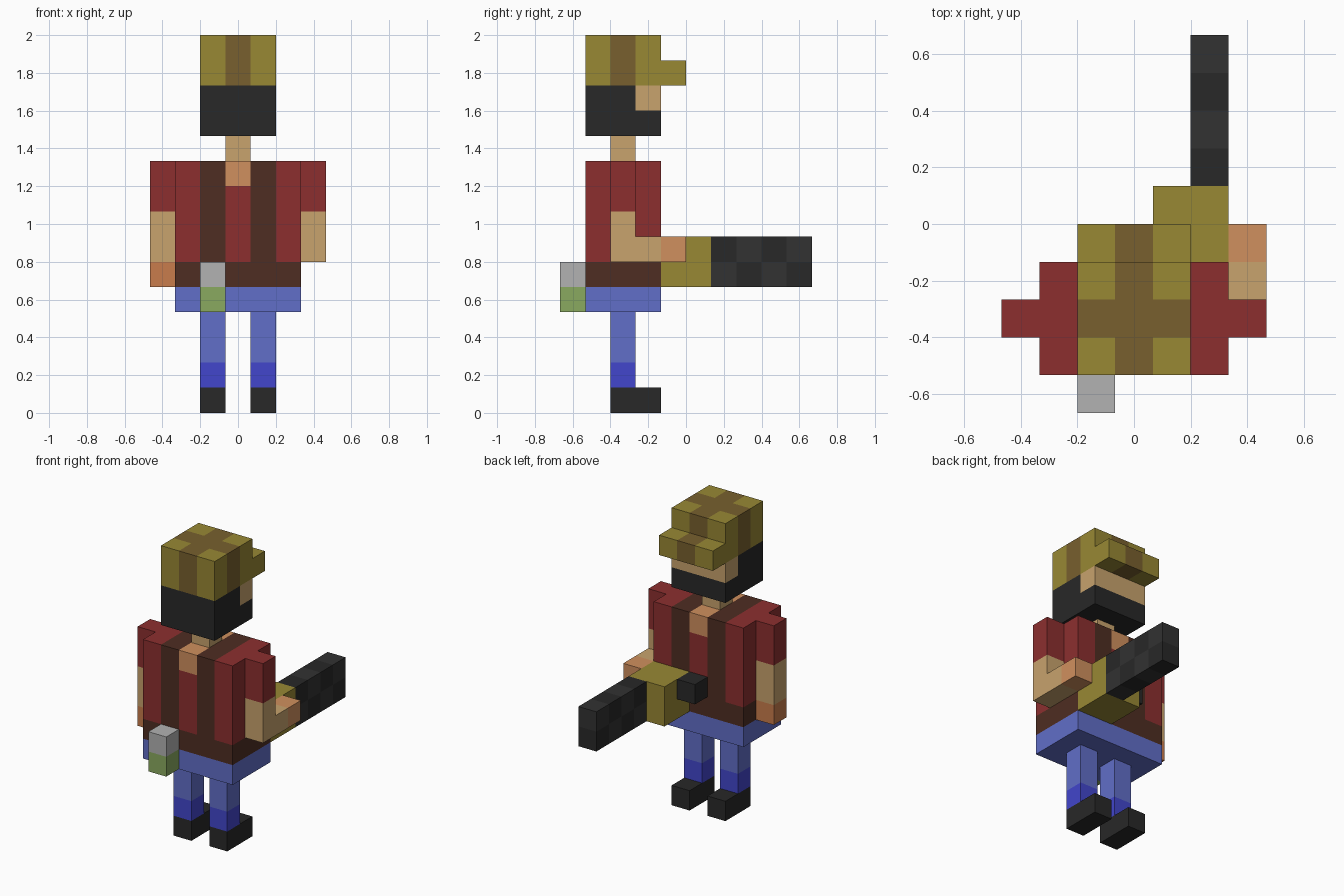
import bpy, bmesh
from mathutils import Vector

if "Cube" in bpy.data.objects:
    bpy.data.objects.remove(bpy.data.objects["Cube"])

U = 2 / 15                              # voxel edge
ORIGIN = Vector((-3.5, -5, 0))          # grid corner in voxels

COLORS = {
    "olive": (152, 136, 52), "dark_olive": (120, 96, 46), "black": (40, 40, 40),
    "charcoal": (50, 50, 50), "skin": (200, 163, 109), "light_skin": (208, 144, 94),
    "tan": (200, 124, 76), "red": (140, 47, 47), "brown": (78, 45, 34),
    "jeans": (97, 110, 200), "blue": (66, 70, 204), "grey": (178, 178, 178),
    "green": (138, 170, 96),
}


def linear(v):
    v /= 255
    return v / 12.92 if v <= 0.04045 else ((v + 0.055) / 1.055) ** 2.4


mats = {}
for name, rgb in COLORS.items():
    mats[name] = bpy.data.materials.new(name)
    mats[name].diffuse_color = (*[linear(c) for c in rgb], 1)

parts, filled = {}, set()


def box(part, color, xs, ys, zs):
    """Fill an inclusive voxel range; later boxes recolour earlier ones of the same part."""
    cells = parts.setdefault(part, {})
    for x in range(xs[0], xs[1] + 1):
        for y in range(ys[0], ys[1] + 1):
            for z in range(zs[0], zs[1] + 1):
                cells[x, y, z] = color
                filled.add((x, y, z))


# Legs and shoes
for side, x in (("left", 2), ("right", 4)):
    box(side + "_shoe", "black", (x, x), (2, 3), (0, 0))
    box(side + "_leg", "blue", (x, x), (2, 2), (1, 1))
    box(side + "_leg", "jeans", (x, x), (2, 2), (2, 3))

# Hips, belt and torso with straps and open collar
box("hips", "jeans", (1, 5), (1, 3), (4, 4))
box("belt", "brown", (1, 5), (1, 3), (5, 5))
box("torso", "red", (1, 5), (1, 3), (6, 9))
for x in (2, 4):
    box("torso", "brown", (x, x), (1, 3), (6, 9))
box("torso", "light_skin", (3, 3), (1, 3), (9, 9))

# Canteen on the back of the belt
box("canteen", "green", (2, 2), (0, 0), (4, 4))
box("canteen", "grey", (2, 2), (0, 0), (5, 5))

# Arms: one hanging, one bent towards the gun
for side, x in (("left", 0), ("right", 6)):
    box(side + "_arm", "red", (x, x), (2, 2), (8, 9))
    box(side + "_arm", "skin", (x, x), (2, 2), (6, 7))
box("left_arm", "tan", (0, 0), (2, 2), (5, 5))
box("right_arm", "skin", (6, 6), (3, 3), (6, 6))
box("right_arm", "light_skin", (6, 6), (4, 4), (6, 6))

# Neck and head
box("neck", "skin", (3, 3), (2, 2), (10, 10))
box("head", "black", (2, 4), (1, 3), (11, 12))
box("head", "skin", (2, 4), (3, 3), (12, 12))

# Cap with dark cross bands and brim
box("cap", "olive", (2, 4), (1, 3), (13, 14))
box("cap", "olive", (2, 4), (4, 4), (13, 13))
box("cap", "dark_olive", (3, 3), (1, 3), (13, 14))
box("cap", "dark_olive", (2, 4), (2, 2), (13, 14))
box("cap", "dark_olive", (3, 3), (4, 4), (13, 13))

# Gun: body, side knob and chequered barrel
box("gun_body", "olive", (4, 5), (4, 5), (5, 6))
box("gun_knob", "black", (3, 3), (4, 4), (6, 6))
for y in range(6, 10):
    for z in (5, 6):
        box("gun_barrel", "black" if (y + z) % 2 == 0 else "charcoal", (5, 5), (y, y), (z, z))

# Build each part from its exposed voxel faces
for part, cells in parts.items():
    mesh = bpy.data.meshes.new(part)
    slots = sorted(set(cells.values()))
    for c in slots:
        mesh.materials.append(mats[c])
    bm = bmesh.new()
    for cell, color in cells.items():
        for axis in range(3):
            for sign in (-1, 1):
                n = Vector((0, 0, 0))
                n[axis] = sign
                if tuple(int(a + b) for a, b in zip(cell, n)) in filled:
                    continue
                a = Vector((0, 0, 0))
                a[(axis + 1) % 3] = 0.5
                b = n.cross(a)
                mid = Vector(cell) + Vector((0.5, 0.5, 0.5)) + n / 2 + ORIGIN
                ring = (mid - a - b, mid + a - b, mid + a + b, mid - a + b)
                face = bm.faces.new([bm.verts.new(p * U) for p in ring])
                face.material_index = slots.index(color)
    bmesh.ops.remove_doubles(bm, verts=bm.verts, dist=1e-4)
    bm.to_mesh(mesh)
    bm.free()
    bpy.context.collection.objects.link(bpy.data.objects.new(part, mesh))

for m in bpy.data.materials:
    if m.users and not m.is_grease_pencil:
        m.use_nodes = True
        m.node_tree.nodes["Principled BSDF"].inputs["Base Color"].default_value = m.diffuse_color
